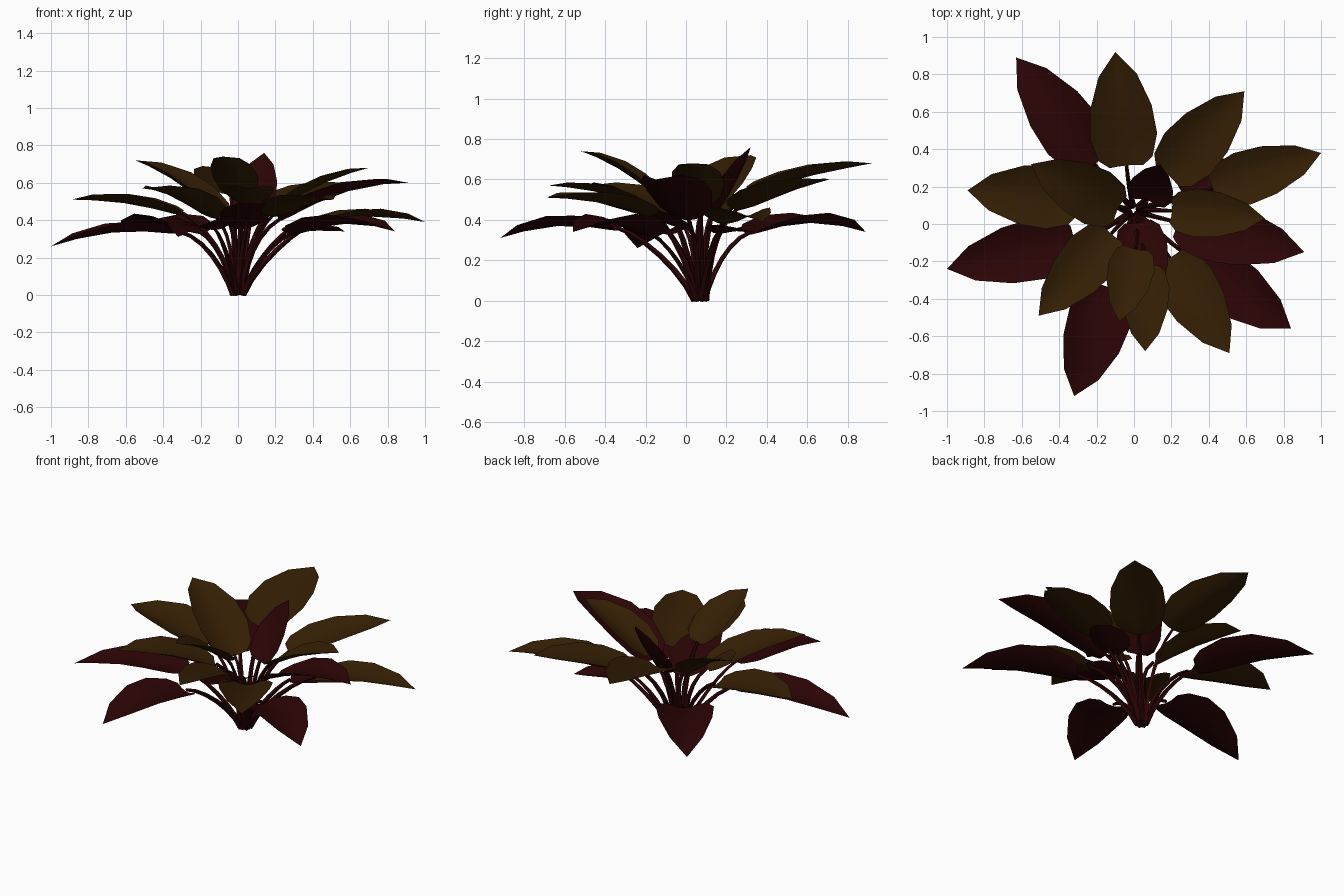
import bpy, math
from mathutils import Vector

if "Cube" in bpy.data.objects:
    bpy.data.objects.remove(bpy.data.objects["Cube"], do_unlink=True)


def material(name, rgb):
    m = bpy.data.materials.new(name)
    m.use_nodes = True
    m.diffuse_color = (*rgb, 1)
    m.node_tree.nodes["Principled BSDF"].inputs["Base Color"].default_value = (*rgb, 1)
    return m


BROWN = material("olive_brown", (0.034, 0.0130, 0.0012))
MAROON = material("dark_maroon", (0.024, 0.0012, 0.0014))
CROWN = Vector((0, 0.07, 0))

# Outline: (position along the leaf, share of the half width)
OUTLINE = [(0, .5), (.07, .8), (.27, 1), (.52, .92), (.8, .57), (1, 0)]


def finish(obj, mat):
    obj.data.materials.append(mat)
    bpy.context.view_layer.objects.active = obj
    obj.select_set(True)
    bpy.ops.object.shade_smooth_by_angle(angle=math.radians(40))
    obj.select_set(False)


def blade(name, base, tip, width, arch, mat):
    """Pointed leaf, arched along its length and cupped across it."""
    base, tip = Vector(base), Vector(tip)
    along = tip - base
    side = along.cross(Vector((0, 0, 1))).normalized()
    up = side.cross(along).normalized()
    verts, faces = [], []
    for t, share in OUTLINE[:-1]:
        mid = base + along * t + Vector((0, 0, arch * 4 * t * (1 - t)))
        for s in (-1, -.5, 0, .5, 1):
            half = width / 2 * share
            verts.append(mid + side * half * s + up * half * .32 * (s * s - .5))
    verts.append(tip)
    last = len(OUTLINE) - 2
    for i in range(last + 1):
        for j in range(4):
            a = i * 5 + j
            faces.append((a, a + 1, a + 6, a + 5) if i < last else (a, a + 1, len(verts) - 1))
    mesh = bpy.data.meshes.new(name)
    mesh.from_pydata(verts, [], faces)
    obj = bpy.data.objects.new(name, mesh)
    bpy.context.collection.objects.link(obj)
    finish(obj, mat)


def stem(name, base, tip):
    """Tapered stalk: low leaves lean out early, high ones rise steeply."""
    base, tip = Vector(base), Vector(tip)
    out = Vector((base.x - CROWN.x, base.y - CROWN.y, 0))
    foot = CROWN + out.normalized() * .028
    lean = .15 if base.z < .4 else .03
    curve = bpy.data.curves.new(name, "CURVE")
    curve.dimensions = "3D"
    curve.bevel_depth = .016
    curve.bevel_resolution = 0
    curve.resolution_u = 6
    curve.use_fill_caps = True
    spline = curve.splines.new("BEZIER")
    spline.bezier_points.add(1)
    a, b = spline.bezier_points
    for p, co, d, r in ((a, foot, out * lean + Vector((0, 0, base.z * .4)), 1.1),
                        (b, base, (tip - base) * .2 + Vector((0, 0, .04)), .6)):
        p.co, p.handle_left, p.handle_right, p.radius = co, co - d, co + d, r
    obj = bpy.data.objects.new(name, curve)
    bpy.context.collection.objects.link(obj)
    bpy.context.view_layer.objects.active = obj
    obj.select_set(True)
    bpy.ops.object.convert(target="MESH")
    finish(bpy.context.view_layer.objects.active, MAROON)


# Each leaf: name, blade base, blade tip, width, arch, colour
LEAVES = [
    ("back_right_low", (-.21, .32, .34), (-.63, .89, .34), .34, .07, MAROON),
    ("back_high", (-.04, .31, .55), (-.10, .92, .68), .36, .03, BROWN),
    ("back_left", (.18, .26, .46), (.59, .71, .60), .33, .03, BROWN),
    ("left_low", (.42, .19, .39), (1.0, .38, .39), .29, .05, BROWN),
    ("left_high", (.20, .07, .47), (.70, .03, .68), .26, .04, BROWN),
    ("left_mid", (.23, .01, .41), (.91, -.15, .60), .33, .07, MAROON),
    ("front_left_low", (.29, -.17, .33), (.84, -.56, .34), .33, .07, MAROON),
    ("front_left", (.19, -.18, .43), (.51, -.69, .51), .32, .04, BROWN),
    ("front_mid", (.06, -.22, .49), (.06, -.68, .57), .26, .03, BROWN),
    ("front_high", (.01, -.13, .52), (-.08, -.52, .74), .25, .04, BROWN),
    ("center_upright", (.07, .12, .42), (.14, .32, .76), .25, .0, MAROON),
    ("right_low", (-.32, -.09, .34), (-1.0, -.24, .26), .33, .06, MAROON),
    ("right_mid", (-.30, .13, .44), (-.89, .18, .51), .34, .04, BROWN),
    ("right_high", (-.08, .08, .44), (-.55, .32, .72), .31, .05, BROWN),
    ("front_right", (-.12, -.05, .42), (-.51, -.49, .57), .30, .05, BROWN),
    ("front_right_low", (-.13, -.34, .36), (-.32, -.92, .31), .34, .06, MAROON),
    ("front_inner", (.02, .01, .36), (.09, -.45, .49), .28, .02, MAROON),
    ("left_inner", (.26, .16, .34), (.57, .33, .34), .22, .02, MAROON),
]
for name, base, tip, width, arch, mat in LEAVES:
    blade(name + "_leaf", base, tip, width, arch, mat)
    stem(name + "_stem", base, tip)
